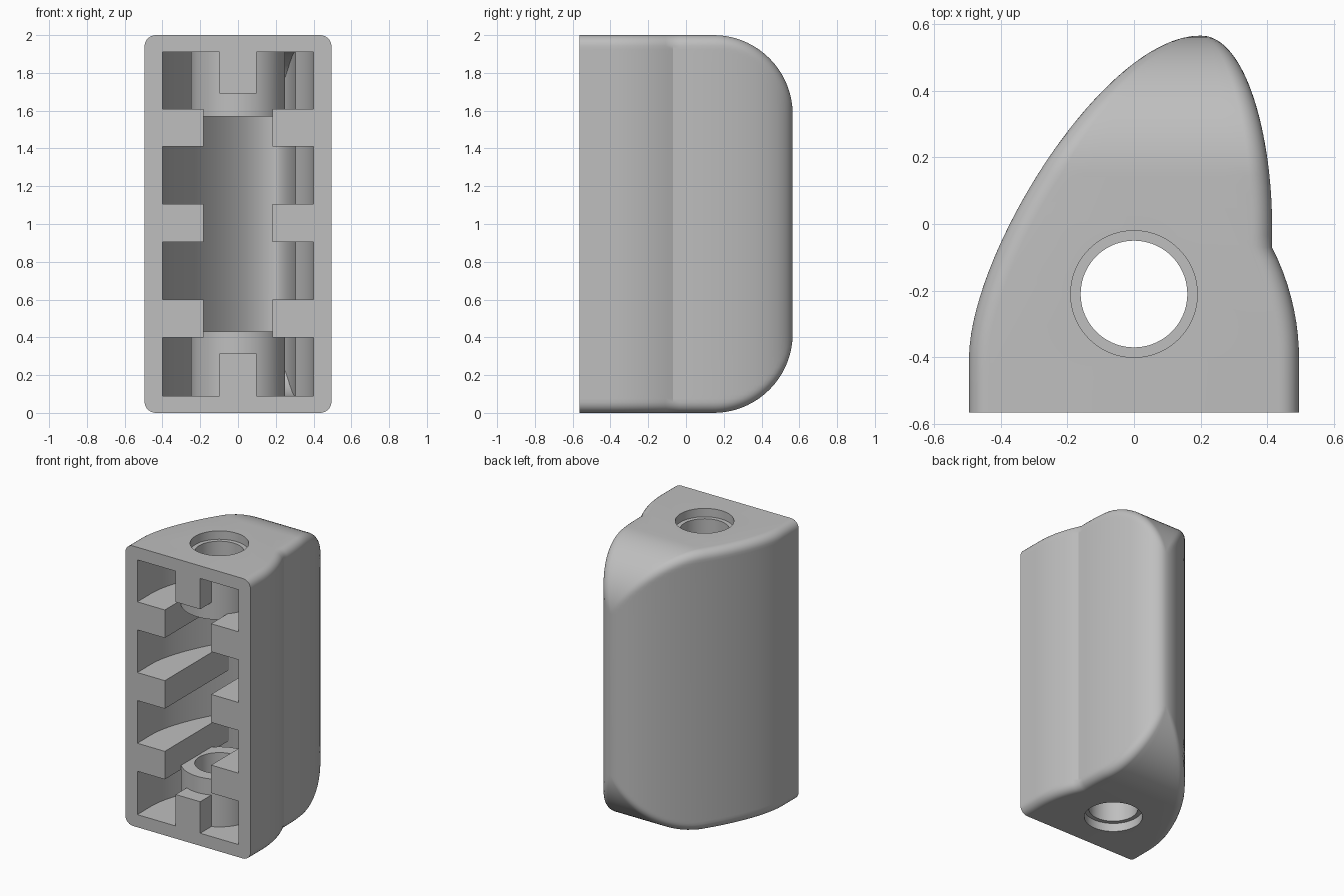
import bpy, bmesh, math

if "Cube" in bpy.data.objects:
    bpy.data.objects.remove(bpy.data.objects["Cube"])

grey = bpy.data.materials.new("plain_grey")
grey.diffuse_color = (0.52, 0.52, 0.52, 1)
grey.use_nodes = True
grey.node_tree.nodes["Principled BSDF"].inputs["Base Color"].default_value = grey.diffuse_color


def bezier(p0, p1, p2, p3, n=400):
    pts = []
    for i in range(n + 1):
        t = i / n
        w = ((1 - t) ** 3, 3 * t * (1 - t) ** 2, 3 * t * t * (1 - t), t ** 3)
        pts.append(tuple(sum(a * p[k] for a, p in zip(w, (p0, p1, p2, p3))) for k in (0, 1)))
    return pts


def lookup(pts, y):
    """x on a curve whose y rises along the list"""
    if y <= pts[0][1]:
        return pts[0][0]
    lo, hi = 0, len(pts) - 1
    if y >= pts[hi][1]:
        return pts[hi][0]
    while hi - lo > 1:
        m = (lo + hi) // 2
        if pts[m][1] <= y:
            lo = m
        else:
            hi = m
    (xa, ya), (xb, yb) = pts[lo], pts[hi]
    return xa + (xb - xa) * (y - ya) / (yb - ya)


def make_object(name, bm):
    bmesh.ops.recalc_face_normals(bm, faces=bm.faces)
    me = bpy.data.meshes.new(name)
    bm.to_mesh(me)
    bm.free()
    ob = bpy.data.objects.new(name, me)
    bpy.context.collection.objects.link(ob)
    me.materials.append(grey)
    return ob


def fin_block(name, left, right, wide, crease, front, yc, radius, top, fillet):
    """Fin-shaped prism, back corners rolled over top and bottom, rim filleted."""
    zc = top - radius
    mouth = -0.405
    cx = right[0][0]                     # x of the straight stretch above the crease
    dx, dy = wide - cx, crease - mouth
    arc = (dx * dx + dy * dy) / (2 * dx)

    def f_left(y):
        return lookup(left, y)

    def f_right(y):
        if y >= crease:
            return lookup(right, y)
        u = max(0, y - mouth)
        return wide - arc + math.sqrt(arc * arc - u * u)

    low = [front, -0.49, mouth]
    low += [mouth + dy * i / 9 for i in range(1, 10)]
    low += [crease + (yc - crease) * i / 6 for i in range(1, 7)]

    def ring(z):
        h = max(0, z - zc)
        ymax = yc + math.sqrt(max(0, radius ** 2 - h * h))
        ys = low + [yc + (ymax - yc) * (1 - (1 - i / 16) ** 2) for i in range(1, 17)]

        def side(f, s):
            out = []
            for y in ys:
                d = (f(y + 0.002) - f(y - 0.002)) / 0.004
                nx = 1 / math.sqrt(1 + d * d)
                ny = -s * d * nx
                if y < yc:
                    e, my = top - z, 0
                else:
                    q = math.hypot(y - yc, h)
                    e, my = radius - q, (y - yc) / max(q, 1e-6)
                k = fillet * (1 - max(0, min(1, ny * my)))
                v = max(0, k - max(0, e))
                inset = (k - math.sqrt(max(0, k * k - v * v))) / nx
                inset = min(inset, 0.4 * (f_right(y) - f_left(y)))
                out.append((f(y) - s * inset, y))
            return out

        a, b = side(f_left, -1), side(f_right, 1)
        bridge = [(a[-1][0] + (b[-1][0] - a[-1][0]) * i / 8, ymax) for i in range(1, 8)]
        return a + bridge + b[::-1]

    steps = [math.radians(90) * i / 18 for i in range(19)]
    heights = [zc + radius * math.sin(t) for t in steps]
    bm = bmesh.new()
    rings = []
    for z, src in [(2 - h, h) for h in heights[::-1]] + [(h, h) for h in heights]:
        rings.append([bm.verts.new((x, y, z)) for x, y in ring(src)])
    for r0, r1 in zip(rings, rings[1:]):
        for i in range(len(r0)):
            j = (i + 1) % len(r0)
            bm.faces.new((r0[i], r0[j], r1[j], r1[i]))
    bm.faces.new(rings[0])
    bm.faces.new(rings[-1])
    bmesh.ops.remove_doubles(bm, verts=bm.verts, dist=1e-5)
    return make_object(name, bm)


def box(name, x0, x1, y0, y1, z0, z1):
    bm = bmesh.new()
    bmesh.ops.create_cube(bm, size=1)
    for v in bm.verts:
        v.co = ((x0, x1)[v.co.x > 0], (y0, y1)[v.co.y > 0], (z0, z1)[v.co.z > 0])
    return make_object(name, bm)


def rod(name, r, z0, z1):
    bm = bmesh.new()
    bmesh.ops.create_cone(bm, cap_ends=True, segments=72, radius1=r, radius2=r, depth=z1 - z0)
    bmesh.ops.translate(bm, verts=bm.verts, vec=(0, -0.21, (z0 + z1) / 2))
    return make_object(name, bm)


def subtract(target, cutter):
    mod = target.modifiers.new("cut", 'BOOLEAN')
    mod.operation = 'DIFFERENCE'
    mod.solver = 'EXACT'
    mod.object = cutter
    bpy.context.view_layer.objects.active = target
    bpy.ops.object.modifier_apply(modifier=mod.name)
    bpy.data.objects.remove(cutter, do_unlink=True)


# outer body
body = fin_block(
    "fin_housing",
    bezier((-0.495, -0.405), (-0.495, -0.09), (-0.09, 0.565), (0.2, 0.565)),
    bezier((0.414, 0), (0.414, 0.25), (0.34, 0.565), (0.2, 0.565)),
    0.495, -0.07, -0.565, 0.145, 0.42, 2.0, 0.06)

# hollow inside, open at the front
cavity = fin_block(
    "cavity_cutter",
    bezier((-0.40, -0.405), (-0.40, -0.11), (-0.06, 0.46), (0.19, 0.46)),
    bezier((0.305, 0), (0.305, 0.22), (0.27, 0.46), (0.19, 0.46)),
    0.40, -0.1, -0.7, 0.145, 0.315, 1.91, 0.0)

# shelves left standing on both sides
for z in (0.5, 1.005, 1.51):
    for x0, x1 in ((-0.6, -0.183), (0.183, 0.6)):
        subtract(cavity, box("shelf", x0, x1, -0.8, 0.8, z - 0.1, z + 0.1))

# bosses around the bore and the short posts in front of them
for z0, z1, p0, p1 in ((-0.1, 0.43, -0.2, 0.315), (1.57, 2.1, 1.69, 2.2)):
    subtract(cavity, rod("boss", 0.25, z0, z1))
    subtract(cavity, box("post", -0.097, 0.097, -0.8, -0.3, p0, p1))

subtract(body, cavity)

# through bore with a shallow counterbore at each end
subtract(body, rod("bore", 0.16, -0.2, 2.2))
for z0, z1 in ((-0.1, 0.06), (1.94, 2.1)):
    subtract(body, rod("counterbore", 0.19, z0, z1))

bpy.ops.object.select_all(action='DESELECT')
body.select_set(True)
bpy.context.view_layer.objects.active = body
bpy.ops.object.shade_smooth_by_angle(angle=math.radians(25))
